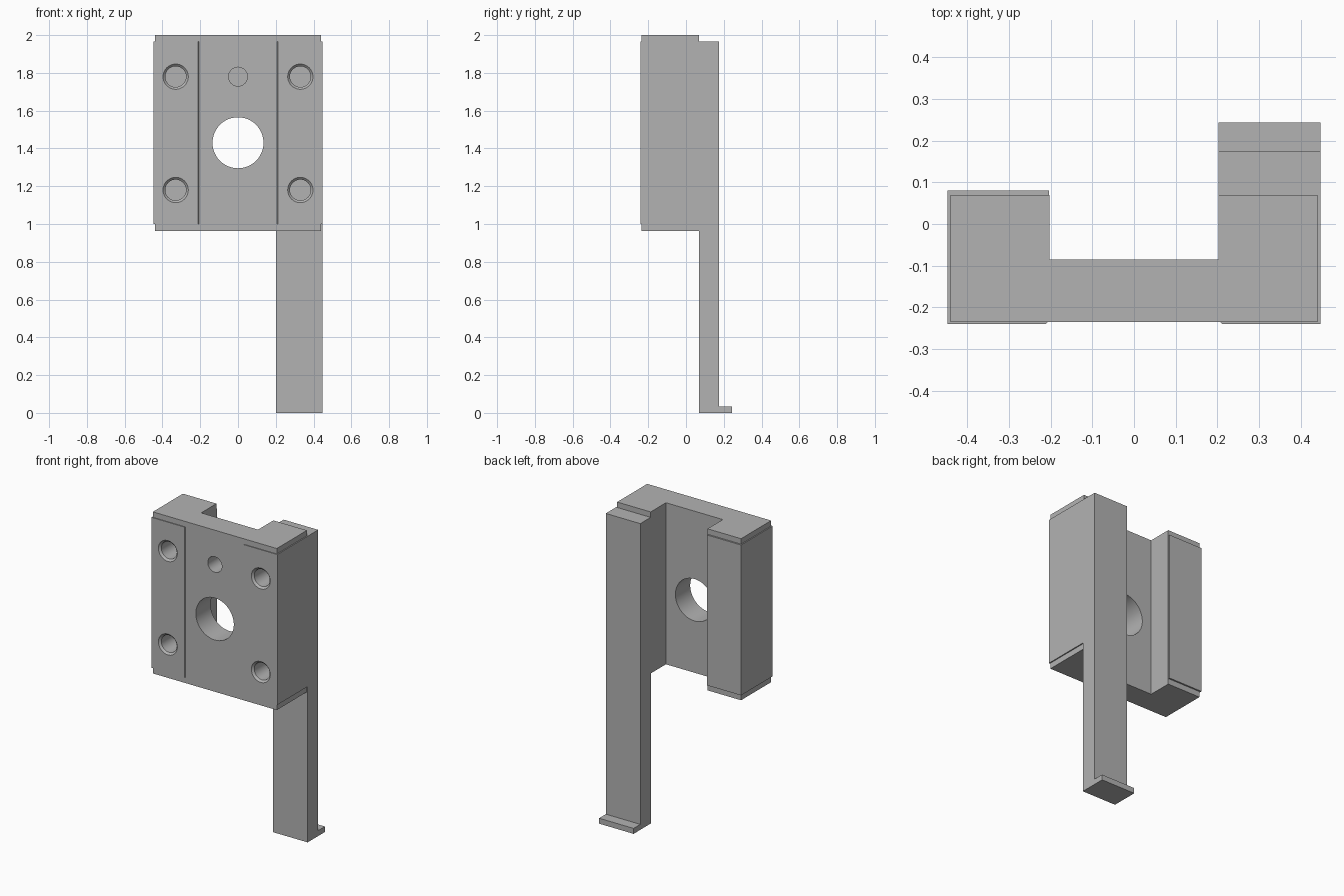
import bpy, bmesh, math
from mathutils import Matrix, Vector

cube = bpy.data.objects.get("Cube")
if cube:
    bpy.data.objects.remove(cube, do_unlink=True)

GREY = (0.45, 0.45, 0.45, 1)
metal = bpy.data.materials.new("plain grey metal")
metal.use_nodes = True
metal.diffuse_color = GREY
metal.node_tree.nodes["Principled BSDF"].inputs["Base Color"].default_value = GREY


def make_object(name, bm):
    bmesh.ops.recalc_face_normals(bm, faces=bm.faces)
    mesh = bpy.data.meshes.new(name)
    bm.to_mesh(mesh)
    bm.free()
    mesh.materials.append(metal)
    obj = bpy.data.objects.new(name, mesh)
    bpy.context.collection.objects.link(obj)
    return obj


def extrude_profile(name, points, offset):
    """Solid from a flat outline of 3D points, pushed along offset."""
    bm = bmesh.new()
    face = bm.faces.new([bm.verts.new(p) for p in points])
    ext = bmesh.ops.extrude_face_region(bm, geom=[face])
    moved = [g for g in ext["geom"] if isinstance(g, bmesh.types.BMVert)]
    bmesh.ops.translate(bm, verts=moved, vec=Vector(offset))
    return make_object(name, bm)


def hole_cutter(name, x, z, steps):
    """Round cutter along y, from (y, radius) steps, spun about its axis."""
    bm = bmesh.new()
    path = [(steps[0][0], 0)] + steps + [(steps[-1][0], 0)]
    verts = [bm.verts.new((x + r, y, z)) for y, r in path]
    edges = [bm.edges.new(pair) for pair in zip(verts, verts[1:])]
    bmesh.ops.spin(bm, geom=verts + edges, cent=(x, 0, z), axis=(0, 1, 0),
                   angle=math.tau, steps=48, use_duplicate=False)
    bmesh.ops.remove_doubles(bm, verts=bm.verts, dist=0.0001)
    obj = make_object(name, bm)
    obj.hide_render = True
    return obj


def cut(obj, cutters):
    for cutter in cutters:
        mod = obj.modifiers.new("hole", 'BOOLEAN')
        mod.operation, mod.solver, mod.object = 'DIFFERENCE', 'EXACT', cutter
    graph = bpy.context.evaluated_depsgraph_get()
    result = bpy.data.meshes.new_from_object(obj.evaluated_get(graph))
    obj.modifiers.clear()
    obj.data = result


# Channel-shaped body
HALF, WALL, FRONT, BACK, WEB = 0.44, 0.202, -0.235, 0.07, -0.085
BASE, TOP, SHOULDER = 0.963, 2.0, 1.965
outline = [(-HALF, FRONT), (HALF, FRONT), (HALF, BACK), (WALL, BACK),
           (WALL, WEB), (-WALL, WEB), (-WALL, BACK), (-HALF, BACK)]
body = extrude_profile("body", [(x, y, BASE) for x, y in outline],
                       (0, 0, TOP - BASE))

# Raised pads wrapping each side, with a bevelled inner front edge
pad_outline = [(0.212, -0.24), (0.447, -0.24), (0.447, 0.08),
               (0.204, 0.08), (0.204, -0.232)]
pads = [extrude_profile(name, [(s * x, y, 1.0) for x, y in pad_outline],
                        (0, 0, SHOULDER - 1.0))
        for name, s in (("left_pad", 1), ("right_pad", -1))]

# Long arm with a small foot at its lower end
arm_outline = [(0.068, 0), (0.243, 0), (0.243, 0.035), (0.175, 0.035),
               (0.175, SHOULDER), (0.068, SHOULDER)]
extrude_profile("arm_with_foot", [(WALL, y, z) for y, z in arm_outline],
                (0.447 - WALL, 0, 0))

# Holes: large through bore, small blind hole, four bevelled screw holes
bore = hole_cutter("bore_cutter", 0, 1.43, [(-0.4, 0.135), (0.02, 0.135)])
pilot = hole_cutter("pilot_cutter", 0, 1.78, [(-0.4, 0.05), (-0.11, 0.05)])
screws = {s: [hole_cutter("screw_cutter", s * 0.33, z,
                          [(-0.4, 0.067), (-0.24, 0.067), (-0.228, 0.055), (-0.04, 0.055)])
              for z in (1.18, 1.78)] for s in (1, -1)}
cut(body, [bore, pilot] + screws[1] + screws[-1])
for pad, s in zip(pads, (1, -1)):
    cut(pad, screws[s])
for cutter in [bore, pilot] + screws[1] + screws[-1]:
    bpy.data.objects.remove(cutter, do_unlink=True)

# Smooth hole walls, sharp edges elsewhere
for obj in [body] + pads:
    bpy.ops.object.select_all(action='DESELECT')
    obj.select_set(True)
    bpy.context.view_layer.objects.active = obj
    bpy.ops.object.shade_smooth_by_angle(angle=math.radians(25))
